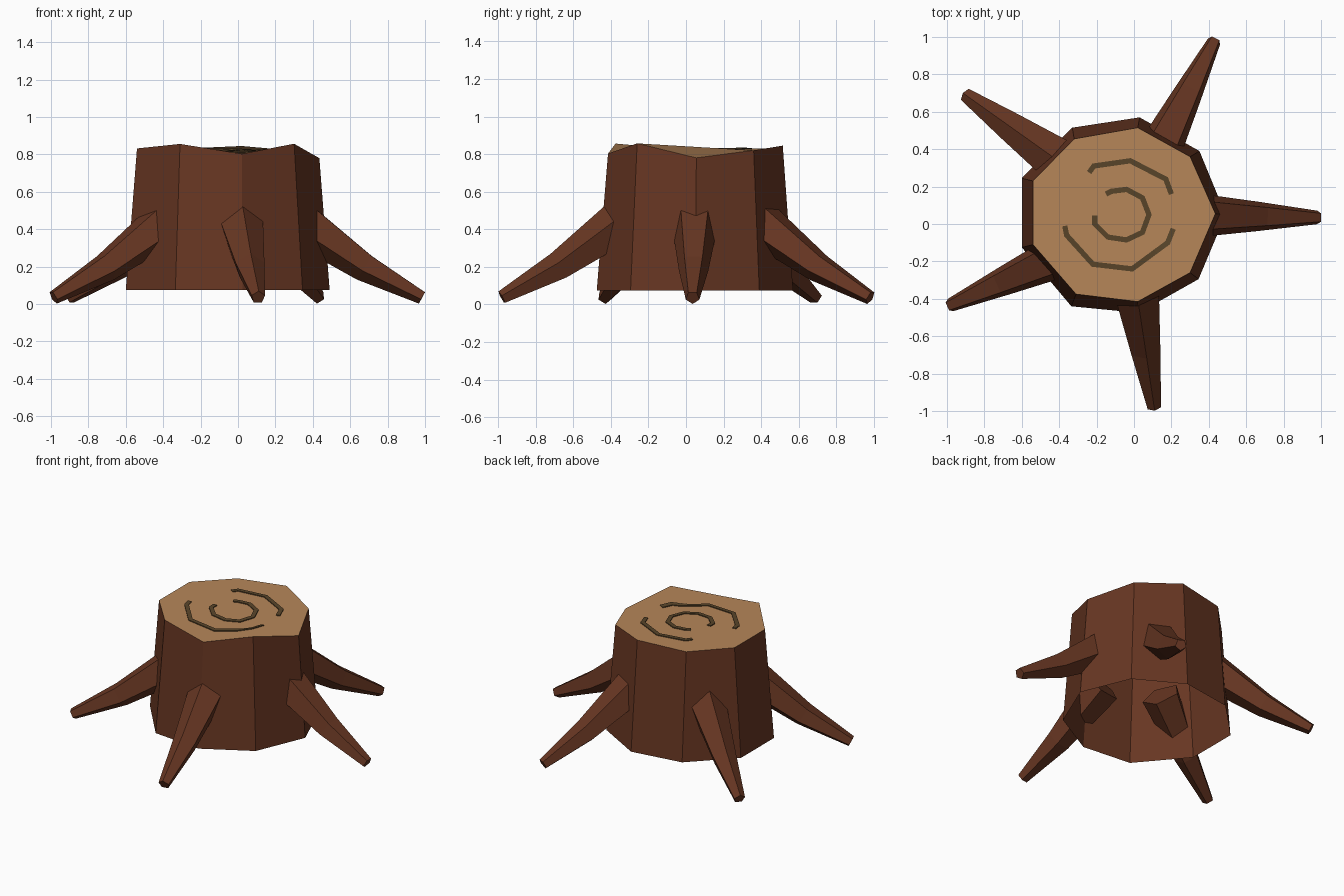
import bpy, bmesh, math
from mathutils import Vector
from mathutils.bvhtree import BVHTree

if "Cube" in bpy.data.objects:
    bpy.data.objects.remove(bpy.data.objects["Cube"])


def material(name, rgb):
    m = bpy.data.materials.new(name)
    m.diffuse_color = (*rgb, 1)
    m.use_nodes = True
    m.node_tree.nodes["Principled BSDF"].inputs["Base Color"].default_value = m.diffuse_color
    return m


bark = material("brown bark", (0.135, 0.037, 0.016))
wood = material("tan cut wood", (0.47, 0.24, 0.1))
dark = material("dark growth ring", (0.1, 0.06, 0.023))


def make(name, verts, faces, *mats):
    me = bpy.data.meshes.new(name)
    me.from_pydata(verts, [], faces)
    for m in mats:
        me.materials.append(m)
    me.update()
    ob = bpy.data.objects.new(name, me)
    bpy.context.collection.objects.link(ob)
    return ob


# Trunk: nine-sided, tapered, hollow underneath, with an uneven cut top
N = 9
base = [(.49, .05), (.35, .39), (.03, .57), (-.33, .515), (-.6, .245),
        (-.6, -.125), (-.335, -.44), (.025, -.475), (.345, -.295)]
rim = [(.435, .055, .78), (.30, .36, .82), (.02, .515, .845), (-.32, .455, .83), (-.54, .23, .832),
       (-.54, -.11, .832), (-.31, -.375, .856), (.02, -.415, .803), (.30, -.26, .857)]
verts = [(x, y, .075) for x, y in base] + rim
faces = [(i, (i + 1) % N, N + (i + 1) % N, N + i) for i in range(N)]
faces.append(tuple(range(N, 2 * N)))
trunk = make("trunk", verts, faces, bark, wood)
trunk.data.polygons[N].material_index = 1

# Height of the uneven cut at a point
trunk.data.calc_loop_triangles()
tree = BVHTree.FromPolygons([Vector(v) for v in verts],
                            [tuple(t.vertices) for t in trunk.data.loop_triangles])


def cut_height(x, y):
    return tree.ray_cast(Vector((x, y, 2)), Vector((0, 0, -1)))[0].z


# Growth rings: thin mitred strips lying on the cut
def ring(name, pts, width=.028, lift=.006):
    p = [Vector(q) for q in pts]
    fine = []
    for a, b in zip(p, p[1:]):
        fine += [a.lerp(b, k / 6) for k in range(6)]
    fine.append(p[-1])
    verts, faces = [], []
    for i, q in enumerate(fine):
        d0 = (q - fine[i - 1]).normalized() if i else (fine[1] - q).normalized()
        d1 = (fine[i + 1] - q).normalized() if i < len(fine) - 1 else d0
        t = (d0 + d1).normalized()
        n = Vector((-t.y, t.x)) * (width / 2 / max(.5, t.dot(d0)))
        l, r = q + n, q - n
        for v, h in ((l, lift), (r, lift), (r, -.002), (l, -.002)):
            verts.append((v.x, v.y, cut_height(v.x, v.y) + h))
    for i in range(len(fine) - 1):
        for k in range(4):
            a, b = 4 * i + k, 4 * i + (k + 1) % 4
            faces.append((a, b, b + 4, a + 4))
    e = 4 * (len(fine) - 1)
    faces += [(3, 2, 1, 0), (e, e + 1, e + 2, e + 3)]
    make(name, verts, faces, dark)


ring("outer_ring_back", [(-.24, .275), (-.215, .31), (-.02, .338), (.17, .24), (.2, .16)])
ring("outer_ring_front", [(-.37, -.01), (-.36, -.06), (-.22, -.215), (-.01, -.24), (.18, -.1), (.21, -.025)])
ring("inner_ring", [(-.15, .16), (-.12, .175), (-.04, .185), (.045, .14), (.08, .05), (.045, -.045),
                    (-.04, -.085), (-.14, -.07), (-.21, 0), (-.21, .045)])


# Roots: five-sided, tapering, with one bend
def root(name, start, tip, roll):
    s, t = Vector(start), Vector(tip)
    d = (t - s).normalized()
    inner, mid = s - d * .11, s.lerp(t, .46)
    path = [Vector((inner.x, inner.y, .46)), Vector((mid.x, mid.y, .2)), Vector((t.x, t.y, .036))]
    side = Vector((-d.y, d.x, 0))
    dirs = [path[1] - path[0], path[2] - path[0], path[2] - path[1]]
    verts = []
    for c, w, r in zip(path, dirs, (.13, .082, .038)):
        up = w.normalized().cross(side)
        for k in range(5):
            a = math.radians(72 * k + roll)
            verts.append(c + side * r * math.cos(a) + up * r * math.sin(a))
    faces = [(5 * j + k, 5 * j + (k + 1) % 5, 5 * j + 5 + (k + 1) % 5, 5 * j + 5 + k)
             for j in range(2) for k in range(5)]
    faces += [tuple(range(4, -1, -1)), tuple(range(10, 15))]
    make(name, verts, faces, bark)


FLAT, PEAK = 54, 18   # flat side up or ridge up
root("right_root", (.42, .045), (.985, .035), FLAT)
root("back_right_root", (.17, .46), (.43, .98), FLAT)
root("back_left_root", (-.45, .37), (-.9, .69), PEAK)
root("front_left_root", (-.46, -.2), (-.985, -.435), FLAT)
root("front_root", (.023, -.42), (.108, -.98), PEAK)

# Consistent outward faces
for ob in bpy.data.objects:
    bm = bmesh.new()
    bm.from_mesh(ob.data)
    bmesh.ops.recalc_face_normals(bm, faces=bm.faces)
    bm.to_mesh(ob.data)
    bm.free()
